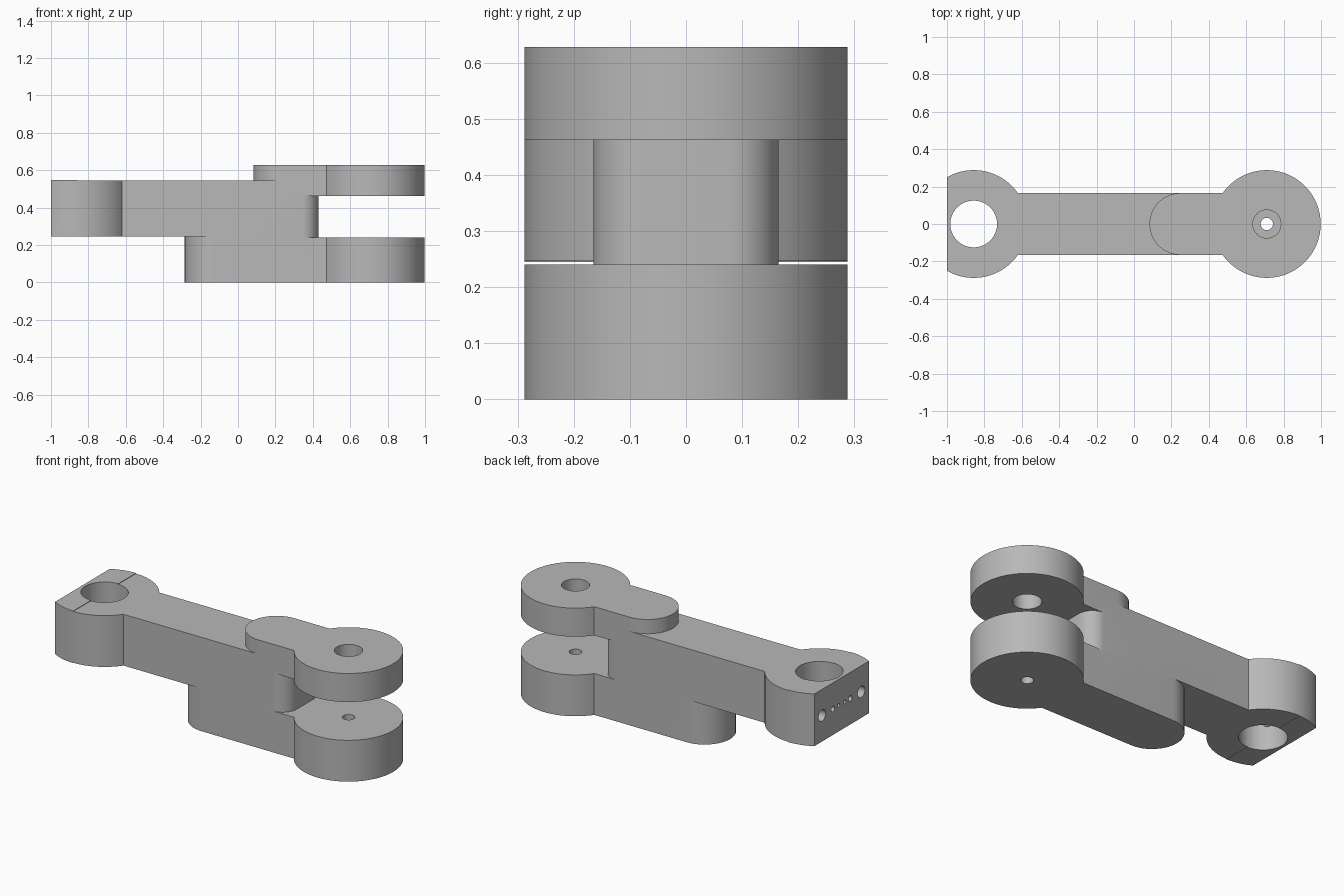
import bpy, bmesh
from math import asin, acos, cos, sin, pi
from mathutils import Matrix

cube = bpy.data.objects.get("Cube")
if cube:
    bpy.data.objects.remove(cube, do_unlink=True)

grey = bpy.data.materials.new("plain grey")
grey.use_nodes = True
grey.diffuse_color = (0.48, 0.48, 0.48, 1)
grey.node_tree.nodes["Principled BSDF"].inputs["Base Color"].default_value = grey.diffuse_color

HALF = 0.165            # half width of the arm
R = 0.288               # radius of the round ends
PIVOT, CLAMP = 0.71, -0.857
NECK = asin(HALF / R)   # where a round end meets the arm
CLIP = acos((-1 - CLAMP) / R)  # where the clamp end is cut flat
FILLET, WEB_END = 0.09, 0.43


def arc(cx, cy, r, a0, a1, n=24):
    return [(cx + r * cos(a0 + (a1 - a0) * i / n), cy + r * sin(a0 + (a1 - a0) * i / n))
            for i in range(n + 1)]


def add_object(name, bm):
    mesh = bpy.data.meshes.new(name)
    bmesh.ops.recalc_face_normals(bm, faces=bm.faces)
    bm.to_mesh(mesh)
    bm.free()
    mesh.materials.append(grey)
    obj = bpy.data.objects.new(name, mesh)
    bpy.context.collection.objects.link(obj)
    return obj


def slab(name, outline, z0, z1):
    bm = bmesh.new()
    face = bm.faces.new([bm.verts.new((x, y, z0)) for x, y in outline])
    new = bmesh.ops.extrude_face_region(bm, geom=[face])["geom"]
    bmesh.ops.translate(bm, vec=(0, 0, z1 - z0),
                        verts=[v for v in new if isinstance(v, bmesh.types.BMVert)])
    return add_object(name, bm)


def hole(r, depth, centre, sideways=False, sides=64):
    bm = bmesh.new()
    turn = Matrix.Rotation(pi / 2, 4, "Y") if sideways else Matrix.Identity(4)
    bmesh.ops.create_cone(bm, cap_ends=True, segments=sides, radius1=r, radius2=r,
                          depth=depth, matrix=Matrix.Translation(centre) @ turn)
    cutter = add_object("hole_cutter", bm)
    cutter.hide_render = True
    return cutter


def combine(body, other, operation):
    mod = body.modifiers.new("combine", "BOOLEAN")
    mod.operation, mod.solver, mod.object = operation, "EXACT", other
    bpy.context.view_layer.objects.active = body
    bpy.ops.object.modifier_apply(modifier=mod.name)
    bpy.data.objects.remove(other, do_unlink=True)


def tail(cx):
    return arc(cx, 0, HALF, pi / 2, 3 * pi / 2)


def fork_outline(tail_x):
    return arc(PIVOT, 0, R, NECK - pi, pi - NECK, 80) + tail(tail_x)


# Rounded free end of the arm, between the fork plates
web_end = (arc(WEB_END - FILLET, FILLET - HALF, FILLET, -pi / 2, 0, 12)
           + arc(WEB_END - FILLET, HALF - FILLET, FILLET, 0, pi / 2, 12))

# Clamp end: round, cut flat on its outer side
clamp_outer = (arc(CLAMP, 0, R, pi / 2, CLIP, 10)
               + arc(CLAMP, 0, R, 2 * pi - CLIP, 3 * pi / 2, 10))
arm_outline = (web_end + arc(CLAMP, 0, R, NECK, pi / 2)[:-1] + clamp_outer
               + arc(CLAMP, 0, R, 3 * pi / 2, 2 * pi - NECK)[1:])

# Arm, clamp cap, web and the two fork plates become one solid link
link = slab("link_arm", arm_outline, 0.247, 0.545)
for part in (slab("web", web_end + tail(-0.12), 0.1, 0.5),
             slab("lower_fork", fork_outline(-0.12), 0, 0.24),
             slab("upper_fork", fork_outline(0.248), 0.462, 0.628),
             slab("clamp_cap", clamp_outer, 0.245, 0.548)):
    combine(link, part, "UNION")

# Pivot holes and clamp bore
cutters = [hole(0.075, 0.4, (PIVOT, 0, 0.6)),
           hole(0.033, 0.3, (PIVOT, 0, 0.12)),
           hole(0.125, 0.6, (CLAMP, 0, 0.4))]
# Screw holes and small vents in the flat clamp face
for side in (-1, 1):
    for y, r, depth in ((0.18, 0.033, 0.5), (0.08, 0.016, 0.2), (0.028, 0.011, 0.2)):
        cutters.append(hole(r, depth, (-1, side * y, 0.396), True, 24))
for cutter in cutters:
    combine(link, cutter, "DIFFERENCE")

bpy.ops.object.select_all(action="DESELECT")
link.select_set(True)
bpy.context.view_layer.objects.active = link
bpy.ops.object.shade_smooth_by_angle(angle=pi / 6)
